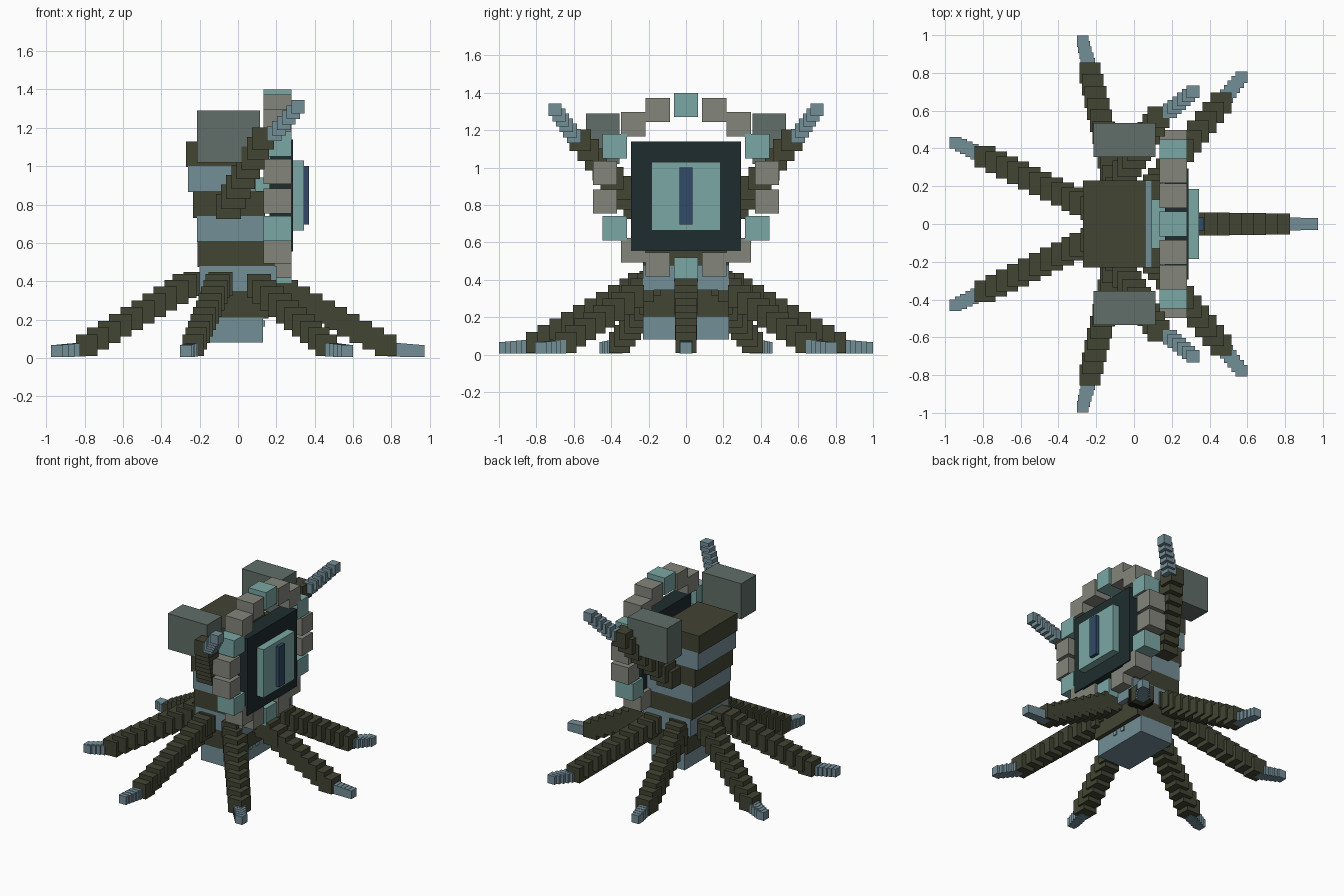
import bpy, bmesh, math
from mathutils import Vector

if "Cube" in bpy.data.objects:
    bpy.data.objects.remove(bpy.data.objects["Cube"])


def mat(name, rgb):
    m = bpy.data.materials.new(name)
    m.diffuse_color = [(c / 255) ** 2.2 for c in rgb] + [1]
    m.use_nodes = True
    m.node_tree.nodes["Principled BSDF"].inputs["Base Color"].default_value = m.diffuse_color
    return m


DARK = mat("dark_olive", (68, 70, 54))
BLUE = mat("slate_blue", (115, 141, 150))
TEAL = mat("teal", (122, 166, 162))
STONE = mat("stone", (130, 133, 122))
GREY = mat("grey_green", (97, 109, 104))
BLACK = mat("near_black", (36, 48, 50))
NAVY = mat("navy", (52, 76, 102))


def boxes(name, items, material):
    """One object made of axis-aligned boxes given as (centre, size)."""
    bm = bmesh.new()
    for c, s in items:
        vs = bmesh.ops.create_cube(bm, size=1)["verts"]
        bmesh.ops.scale(bm, vec=Vector(s), verts=vs)
        bmesh.ops.translate(bm, vec=Vector(c), verts=vs)
    me = bpy.data.meshes.new(name)
    bm.to_mesh(me)
    bm.free()
    me.materials.append(material)
    ob = bpy.data.objects.new(name, me)
    bpy.context.collection.objects.link(ob)
    return ob


def span(x0, x1, y0, y1, z0, z1):
    return ((x0 + x1) / 2, (y0 + y1) / 2, (z0 + z1) / 2), (x1 - x0, y1 - y0, z1 - z0)


def chain(a, b, n, s0, s1):
    """Cubes spaced evenly from a to b, size going from s0 to s1."""
    a, b = Vector(a), Vector(b)
    return [(a.lerp(b, i / (n - 1)), [s0 + (s1 - s0) * i / (n - 1)] * 3) for i in range(n)]


# Leaning torso of alternating slabs: x range, z range
slabs = [(-.15, .13, .08, .21), (-.17, .16, .205, .35), (-.20, .20, .345, .48),
         (-.21, .19, .475, .61), (-.215, .17, .605, .74), (-.235, .14, .73, .87),
         (-.26, .095, .865, 1.0), (-.27, .06, .995, 1.13)]
for i, (x0, x1, z0, z1) in enumerate(slabs):
    boxes(f"torso_slab_{i + 1}", [span(x0, x1, -.23, .23, z0, z1)], DARK if i % 2 else BLUE)

# Small lights on the base
boxes("base_lights", [((.13, s * .04, .18), (.02, .03, .03)) for s in (-1, 1)], TEAL)

# Seven tentacle legs around a slightly offset centre
for k in range(7):
    a = 2 * math.pi * k / 7

    def at(r, z):
        return (-.05 + r * math.cos(a), r * math.sin(a), z)
    boxes(f"leg_{k + 1}", chain(at(.19, .385), at(.255, .375), 2, .125, .125)
          + chain(at(.30, .345), at(.82, .066), 9, .125, .112), DARK)
    boxes(f"leg_tip_{k + 1}", chain(at(.865, .042), at(.993, .036), 5, .07, .062), BLUE)

# Shoulder blocks, raised arms and arm tips on both sides
for side, s in (("left", -1), ("right", 1)):
    boxes(f"shoulder_{side}", [span(-.215, .115, s * .445 - .09, s * .445 + .09, 1.02, 1.29)], GREY)
    boxes(f"arm_{side}", chain((-.05, s * .27, .79), (.13, s * .565, 1.145), 8, .13, .115), DARK)
    boxes(f"arm_tip_{side}", chain((.19, s * .60, 1.17), (.313, s * .70, 1.31), 6, .075, .068), BLUE)

# Ring of eighteen blocks, every third one teal
ring = [((.207, .44 * math.sin(math.radians(20 * i)), .895 + .44 * math.cos(math.radians(20 * i))),
         (.146, .13, .13)) for i in range(18)]
boxes("ring_accents", ring[::3], TEAL)
boxes("ring_blocks", [b for i, b in enumerate(ring) if i % 3], STONE)

# Square eye plate with panel and slit
boxes("eye_plate", [span(.165, .288, -.295, .295, .555, 1.14)], BLACK)
boxes("eye_panel", [span(.28, .345, -.185, .185, .665, 1.03)], TEAL)
boxes("eye_slit", [span(.34, .37, -.035, .035, .695, 1.0)], NAVY)
boxes("eye_mount", [span(.05, .17, -.13, .13, .78, .94)], TEAL)
